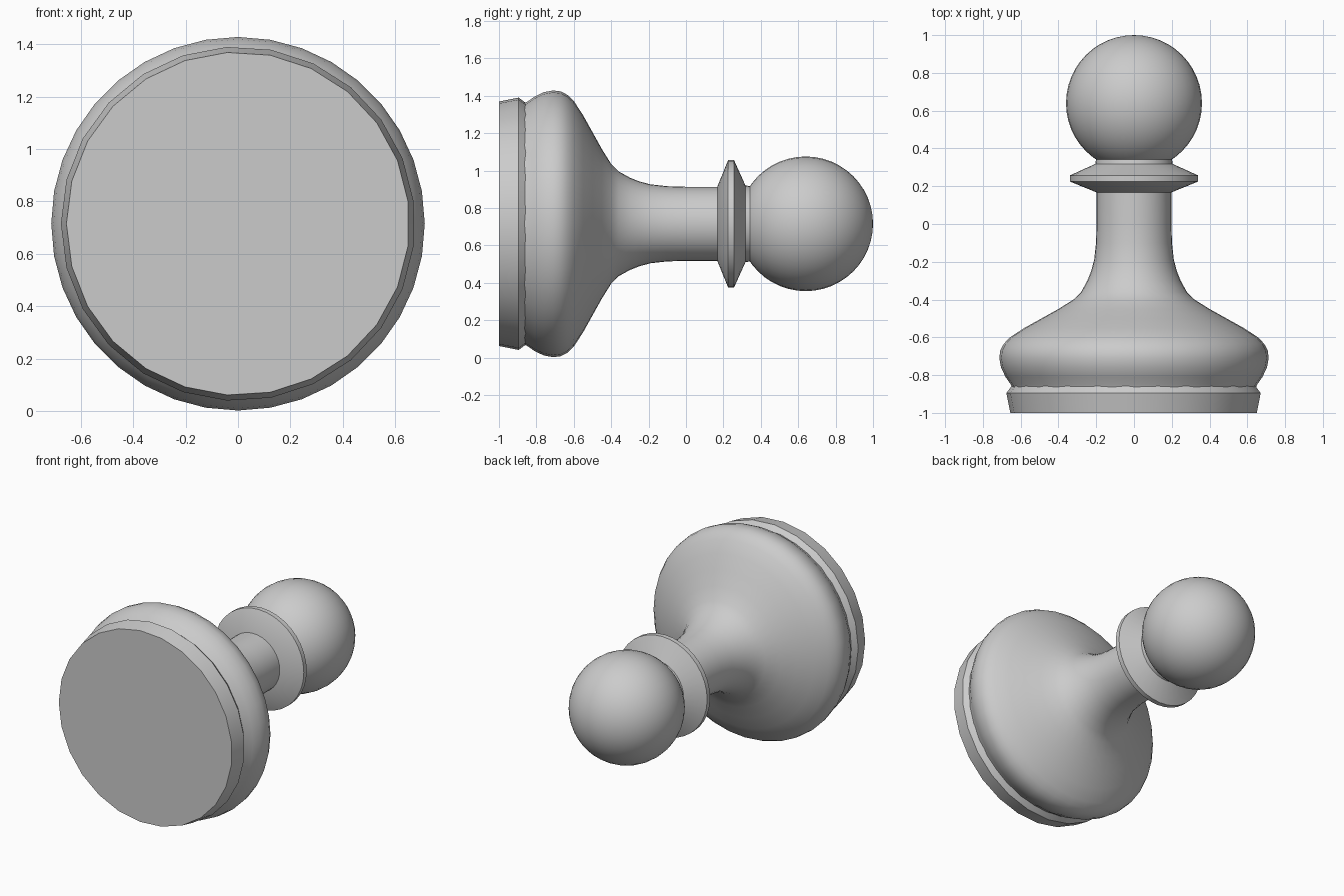
import bpy, bmesh, math
from mathutils import Matrix

if "Cube" in bpy.data.objects:
    bpy.data.objects.remove(bpy.data.objects["Cube"], do_unlink=True)

AXIS_Z = 0.715

# Single grey finish
grey = bpy.data.materials.new("plain_grey")
grey.use_nodes = True
colour = (0.6, 0.6, 0.6, 1)
grey.diffuse_color = colour
grey.node_tree.nodes["Principled BSDF"].inputs["Base Color"].default_value = colour


def finish(name, bm, sharp):
    """Turn a bmesh into a smooth-shaded object with sharp creases."""
    bmesh.ops.recalc_face_normals(bm, faces=bm.faces)
    mesh = bpy.data.meshes.new(name)
    bm.to_mesh(mesh)
    bm.free()
    mesh.materials.append(grey)
    obj = bpy.data.objects.new(name, mesh)
    bpy.context.collection.objects.link(obj)
    bpy.ops.object.select_all(action='DESELECT')
    obj.select_set(True)
    bpy.context.view_layer.objects.active = obj
    bpy.ops.object.shade_smooth_by_angle(angle=math.radians(sharp))


def turned(name, profile, sides, sharp=30):
    """Spin (y, radius) points around the lying axis and cap both ends."""
    bm = bmesh.new()
    rings = []
    for y, r in profile:
        angles = [math.pi + math.tau * i / sides for i in range(sides)]
        rings.append([bm.verts.new((r * math.cos(a), y, AXIS_Z + r * math.sin(a)))
                      for a in angles])
    for low, high in zip(rings, rings[1:]):
        for i in range(sides):
            j = (i + 1) % sides
            bm.faces.new((low[i], low[j], high[j], high[i]))
    bm.faces.new(rings[0])
    bm.faces.new(rings[-1])
    finish(name, bm, sharp)


# Foot: slightly flared disc with a chamfered rim
turned("foot", [(-1, 0.655), (-0.895, 0.676), (-0.855, 0.646)], 25, 25)

# Body: rounded bulge sweeping up into the straight neck
turned("body", [
    (-0.87, 0.645), (-0.85, 0.652), (-0.81, 0.68), (-0.76, 0.704),
    (-0.71, 0.713), (-0.67, 0.708), (-0.635, 0.69), (-0.6, 0.657),
    (-0.55, 0.58), (-0.5, 0.49), (-0.45, 0.4), (-0.4, 0.32),
    (-0.36, 0.28), (-0.3, 0.247), (-0.25, 0.227), (-0.19, 0.211),
    (-0.1, 0.201), (0, 0.198), (0.18, 0.198)], 36)

# Collar: double-bevelled ring under the head
turned("collar", [(0.168, 0.2), (0.225, 0.34), (0.257, 0.34),
                  (0.318, 0.205), (0.35, 0.2)], 36, 25)

# Head: ball with its pole along the lying axis
ball = bmesh.new()
bmesh.ops.create_uvsphere(
    ball, u_segments=36, v_segments=24, radius=0.36,
    matrix=Matrix.Translation((0, 0.64, AXIS_Z)) @ Matrix.Rotation(math.pi / 2, 4, 'X'))
finish("head", ball, 30)
